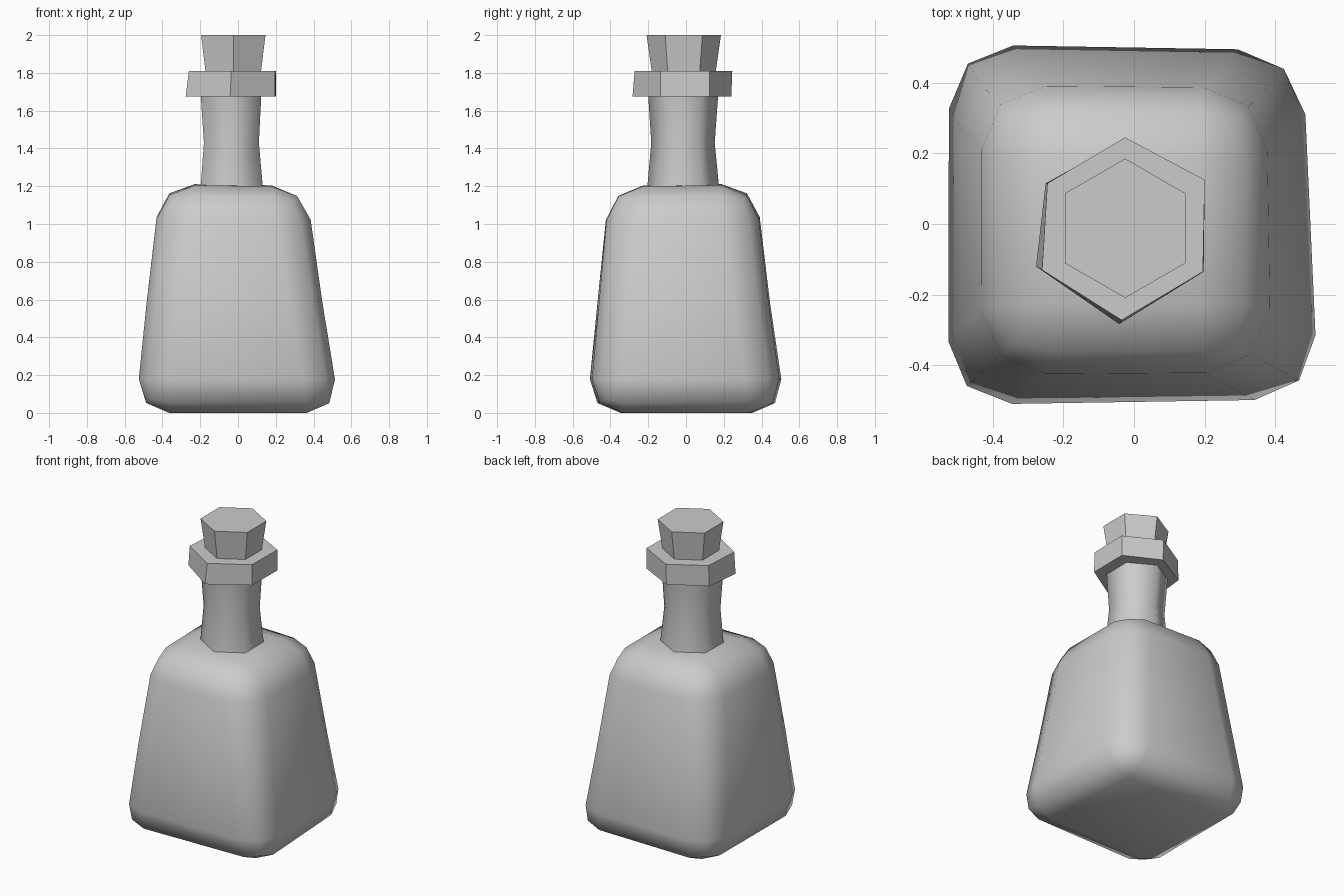
import bpy, bmesh, math

if "Cube" in bpy.data.objects:
    bpy.data.objects.remove(bpy.data.objects["Cube"])


def loft(name, rings, bevel=0.0, smooth=0.0):
    """Skin a stack of point rings, cap both ends, optionally round the edges."""
    bm = bmesh.new()
    vs = [[bm.verts.new(p) for p in r] for r in rings]
    n = len(vs[0])
    mid_edges = set()
    for a, b in zip(vs, vs[1:]):
        for i in range(n):
            j = (i + 1) % n
            bm.faces.new((a[i], a[j], b[j], b[i]))
    bm.faces.new(vs[0][::-1])
    bm.faces.new(vs[-1])
    bmesh.ops.recalc_face_normals(bm, faces=bm.faces)
    if bevel:
        for r in vs[1:-1]:
            for i in range(n):
                mid_edges.add(bm.edges.get((r[i], r[(i + 1) % n])))
        bmesh.ops.bevel(bm, geom=[e for e in bm.edges if e not in mid_edges],
                        offset=bevel, offset_type='OFFSET', segments=2,
                        profile=0.5, affect='EDGES', clamp_overlap=True)
    me = bpy.data.meshes.new(name)
    bm.to_mesh(me)
    bm.free()
    ob = bpy.data.objects.new(name, me)
    bpy.context.collection.objects.link(ob)
    if smooth:
        bpy.ops.object.select_all(action='DESELECT')
        ob.select_set(True)
        bpy.context.view_layer.objects.active = ob
        bpy.ops.object.shade_smooth_by_angle(angle=math.radians(smooth))
    return ob


def hexagon(cx, cy, r, z):
    return [(cx + r * math.cos(math.radians(90 + 60 * i)),
             cy + r * math.sin(math.radians(90 + 60 * i)), z) for i in range(6)]


# Squarish, slightly crooked body that tapers upward, with rounded edges
loft("bottle_body", [
    [(-.545, -.53, 0), (.555, -.51, 0), (.495, .515, 0), (-.54, .535, 0)],
    [(-.482, -.47, .6), (.45, -.458, .6), (.425, .433, .6), (-.482, .445, .6)],
    [(-.41, -.405, 1.2), (.357, -.405, 1.2), (.357, .365, 1.2), (-.41, .37, 1.22)],
], bevel=0.18, smooth=65)

# Six-sided neck with a narrow waist
loft("neck", [hexagon(-.033, -.015, .19, 1.195),
              hexagon(-.035, -.016, .168, 1.43),
              hexagon(-.037, -.015, .185, 1.68)], smooth=75)

# Uneven six-sided lip
top = [(-.025, .245), (-.245, .115), (-.26, -.13), (-.035, -.272), (.195, -.135), (.2, .125)]
low = [(-.025, .24), (-.25, .115), (-.277, -.12), (-.042, -.283), (.197, -.135), (.2, .125)]
loft("lip", [[(x, y, 1.675) for x, y in low], [(x, y, 1.81) for x, y in top]])

# Tapered cork
loft("cork", [hexagon(-.025, -.012, .169, 1.805), hexagon(-.025, -.012, .197, 2.0)])
